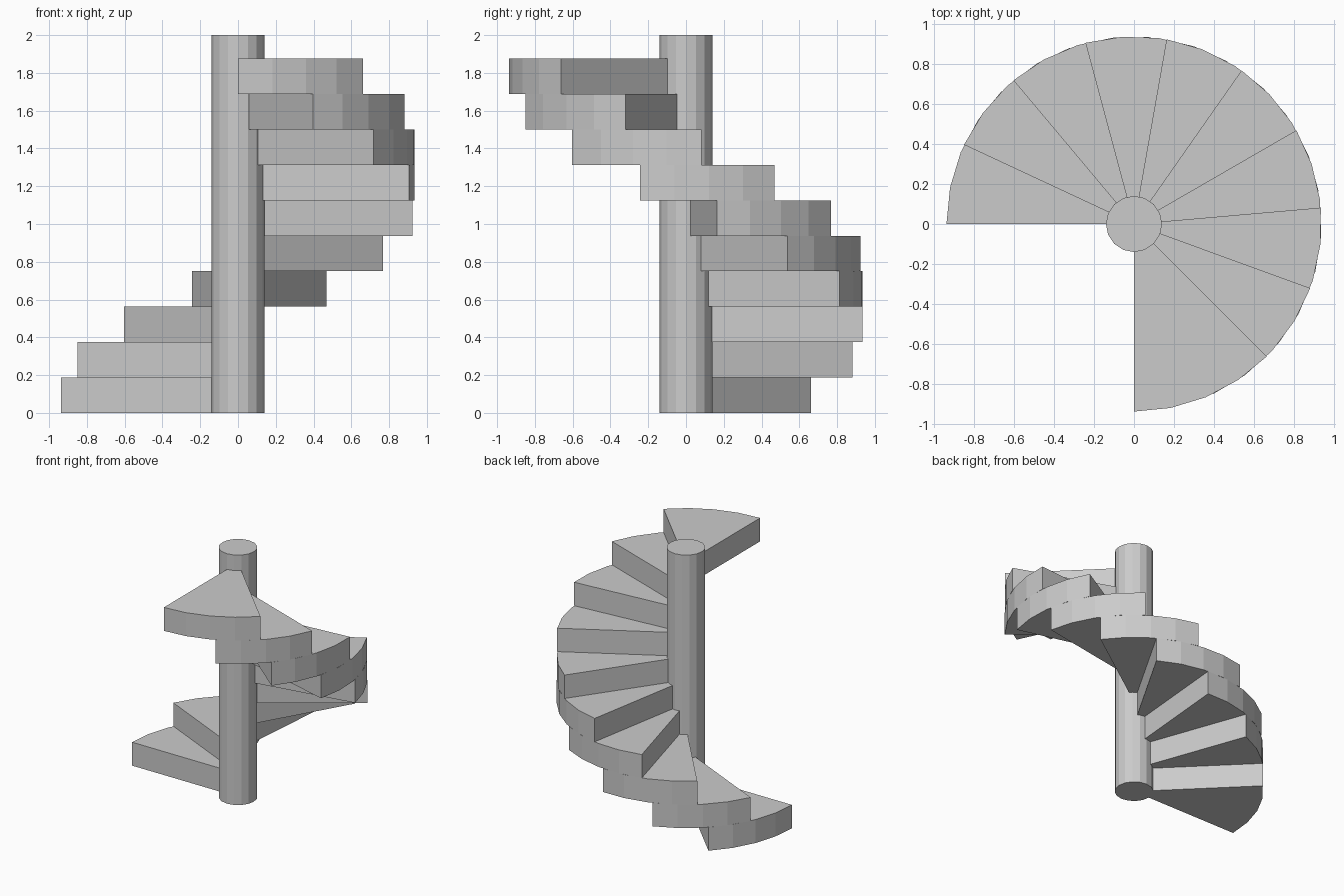
import bpy, bmesh, math

if "Cube" in bpy.data.objects:
    bpy.data.objects.remove(bpy.data.objects["Cube"])

STEPS = 10
RISE = 0.1875          # height of each step
TURN = 25              # degrees between steps
WIDTH = 45             # degrees covered by each step
R_OUT, R_COL = 0.9375, 0.14

grey = bpy.data.materials.new("plain grey")
grey.diffuse_color = (0.6, 0.6, 0.6, 1)
grey.use_nodes = True
grey.node_tree.nodes["Principled BSDF"].inputs["Base Color"].default_value = grey.diffuse_color


def prism(name, outline, z0, z1):
    """Extrude a flat outline (counter-clockwise) from z0 up to z1."""
    bm = bmesh.new()
    face = bm.faces.new([bm.verts.new((x, y, z0)) for x, y in outline])
    top = bmesh.ops.extrude_face_region(bm, geom=[face])["geom"]
    bmesh.ops.translate(bm, vec=(0, 0, z1 - z0),
                        verts=[v for v in top if isinstance(v, bmesh.types.BMVert)])
    bmesh.ops.recalc_face_normals(bm, faces=bm.faces)
    mesh = bpy.data.meshes.new(name)
    bm.to_mesh(mesh)
    bm.free()
    mesh.materials.append(grey)
    obj = bpy.data.objects.new(name, mesh)
    bpy.context.collection.objects.link(obj)
    return obj


def arc(radius, start, end, segments):
    angles = [math.radians(start + (end - start) * i / segments) for i in range(segments + 1)]
    return [(radius * math.cos(a), radius * math.sin(a)) for a in angles]


# Central column
prism("column", arc(R_COL, 0, 360, 16)[:-1], 0, 2)

# Wedge steps winding clockwise up the column, rooted inside it
for i in range(STEPS):
    a1 = 180 - TURN * i
    a0 = a1 - WIDTH
    outline = arc(R_OUT, a0, a1, 4) + arc(0.1, a1, a0, 4)
    prism(f"step_{i + 1}", outline, RISE * i, RISE * (i + 1))
